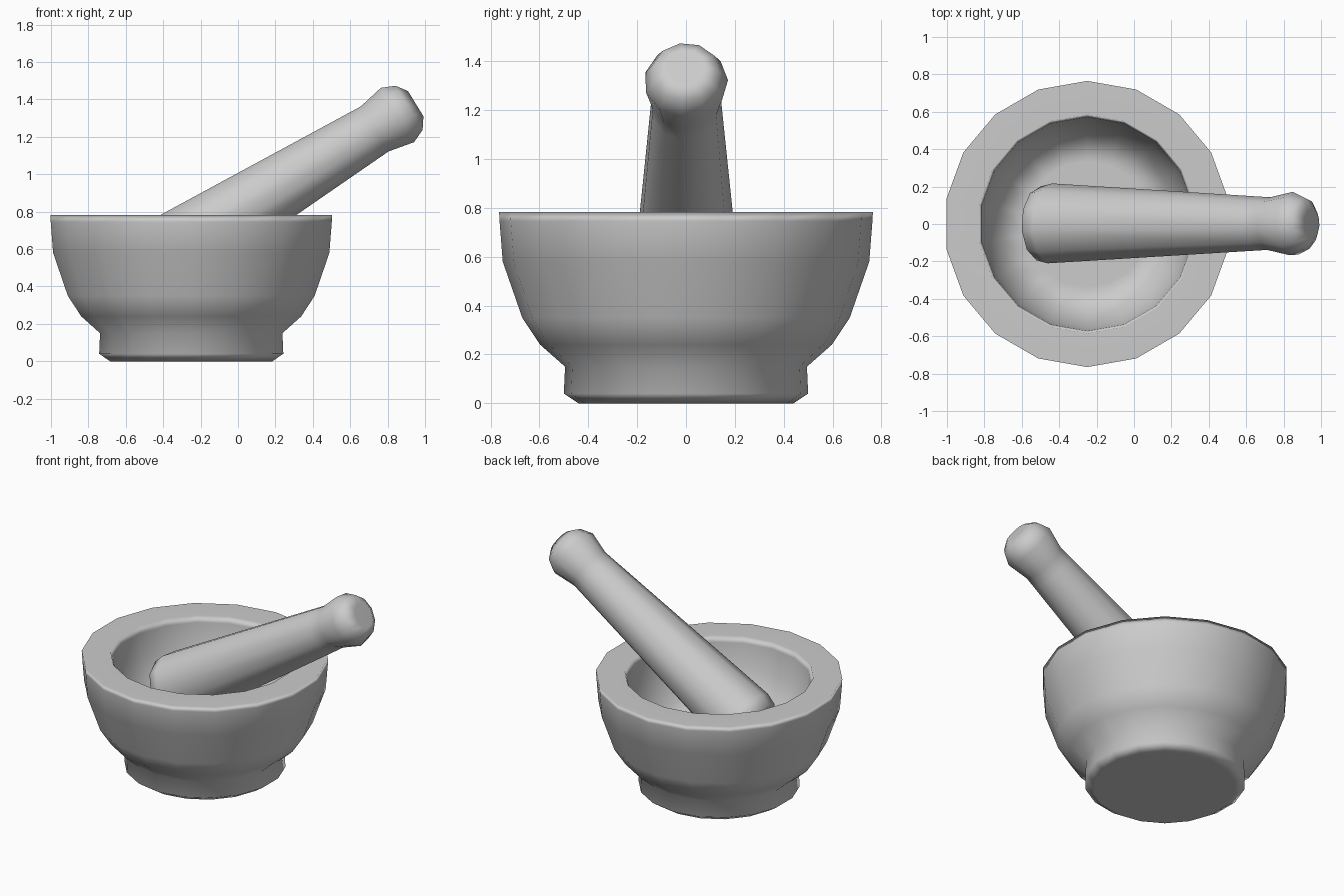
import bpy, bmesh
from math import sin, cos, pi, radians

if "Cube" in bpy.data.objects:
    bpy.data.objects.remove(bpy.data.objects["Cube"])


def lathe(name, profile, sides, start_deg):
    """Revolve (radius, height) points around z; both ends are closed by flat caps."""
    bm = bmesh.new()
    rings = []
    for r, z in profile:
        angles = [radians(start_deg) + 2 * pi * i / sides for i in range(sides)]
        rings.append([bm.verts.new((r * cos(a), r * sin(a), z)) for a in angles])
    for a, b in zip(rings, rings[1:]):
        for i in range(sides):
            j = (i + 1) % sides
            bm.faces.new((a[i], a[j], b[j], b[i]))
    bm.faces.new(rings[0][::-1])
    bm.faces.new(rings[-1])
    bmesh.ops.recalc_face_normals(bm, faces=bm.faces)
    mesh = bpy.data.meshes.new(name)
    bm.to_mesh(mesh)
    bm.free()
    mesh.shade_smooth()
    obj = bpy.data.objects.new(name, mesh)
    bpy.context.collection.objects.link(obj)
    # large flat faces keep their shading, narrow ones act as soft edges
    obj.modifiers.new("soft_edges", 'WEIGHTED_NORMAL').weight = 80
    return obj


# Mortar bowl: foot, outer wall, thick rim, inner hollow
bowl = lathe("mortar_bowl", [
    (0.44, 0.0), (0.50, 0.04), (0.495, 0.15),
    (0.597, 0.24), (0.67, 0.35), (0.75, 0.58), (0.763, 0.745), (0.765, 0.783),
    (0.585, 0.783), (0.572, 0.74), (0.555, 0.58), (0.48, 0.41), (0.335, 0.30),
], 18, 90)
bowl.location = (-0.25, 0, 0)

# Pestle: blunt grinding end, tapered shaft, rounded knob; leaning on the rim
pestle = lathe("pestle", [
    (0.13, -0.11), (0.20, -0.075), (0.217, 0.0),
    (0.147, 1.29), (0.143, 1.365), (0.172, 1.507), (0.14, 1.58), (0.08, 1.622),
], 11, 92)
pestle.location = (-0.433, 0, 0.53)
pestle.rotation_euler = (0, radians(58.5), 0)
